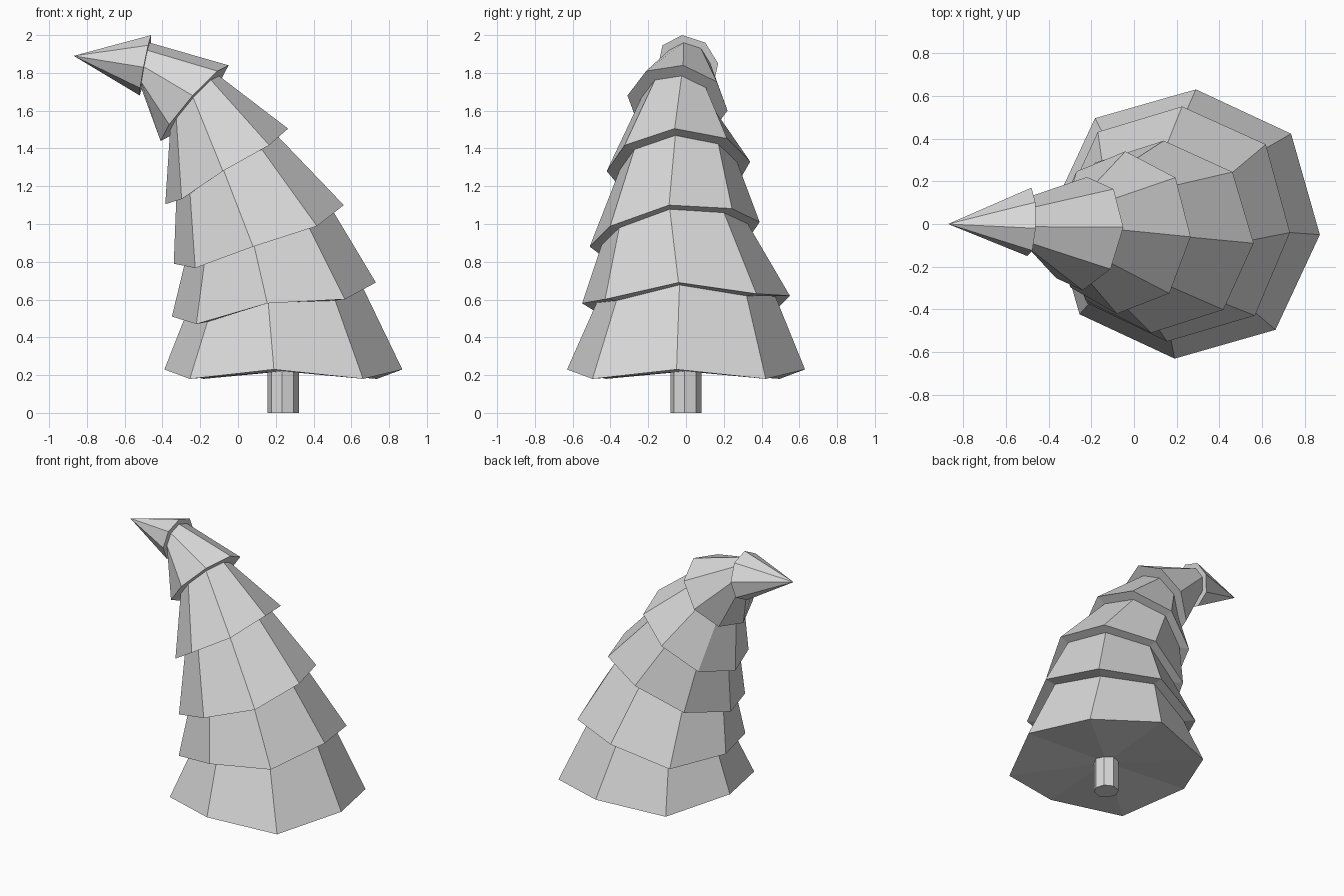
import bpy, bmesh, math
from mathutils import Vector

cube = bpy.data.objects.get("Cube")
if cube:
    bpy.data.objects.remove(cube, do_unlink=True)

SIDES = 8

mat = bpy.data.materials.new("light_grey")
mat.use_nodes = True
grey = (0.7, 0.7, 0.7, 1)
mat.diffuse_color = grey
mat.node_tree.nodes["Principled BSDF"].inputs["Base Color"].default_value = grey


def ring(tier, scale=1.0):
    """Tilted octagon whose diagonal corners hang slightly lower."""
    centre, right, front, drop = tier[:4]
    c = Vector(centre)
    u, v = Vector(right) - c, c - Vector(front)
    n = u.cross(v).normalized()
    points = []
    for i in range(SIDES):
        a = math.tau * i / SIDES
        odd = i % 2
        r = scale * (1 + 0.6 * drop * odd)
        points.append(c + (u * math.cos(a) + v * math.sin(a)) * r - n * drop * odd)
    return points


def loft(name, rings):
    """Skin a series of rings; a ring of one point closes the end as a fan."""
    bm = bmesh.new()
    loops = [[bm.verts.new(p) for p in r] for r in rings]
    for lo, hi in zip(loops, loops[1:]):
        for i in range(SIDES):
            j = (i + 1) % SIDES
            corners = [lo[i % len(lo)], lo[j % len(lo)], hi[j % len(hi)], hi[i % len(hi)]]
            bm.faces.new(list(dict.fromkeys(corners)))
    mesh = bpy.data.meshes.new(name)
    bm.to_mesh(mesh)
    bm.free()
    mesh.materials.append(mat)
    obj = bpy.data.objects.new(name, mesh)
    bpy.context.collection.objects.link(obj)
    return obj


# Branch tiers: centre, right corner, front corner, diagonal drop, inner scale
tiers = [
    ((.24, 0, .23), (.87, -.05, .23), (.19, -.63, .23), .05, 0),
    ((.19, 0, .60), (.73, -.04, .69), (.155, -.55, .58), .05, .86),
    ((.11, -.06, .945), (.56, -.09, 1.10), (.08, -.51, .88), .022, .86),
    ((-.06, -.04, 1.305), (.265, -.06, 1.505), (-.08, -.42, 1.28), .015, .82),
    ((-.23, -.045, 1.64), (-.05, -.015, 1.84), (-.24, -.31, 1.68), 0, .72),
    ((-.49, .01, 1.84), (-.46, -.02, 2.0), (-.5, -.15, 1.83), 0, .75),
]
tip = [Vector((-.87, 0, 1.89))]

for k, tier in enumerate(tiers):
    inner = ring(tier, tier[4]) if k else [Vector((.24, 0, .22))]
    last = k == len(tiers) - 1
    top = tip if last else ring(tiers[k + 1], tiers[k + 1][4])
    loft("tip_cone" if last else f"branch_tier_{k + 1}", [inner, ring(tier), top])

# Trunk
base = Vector((.24, 0, 0))
foot = [base + Vector((math.cos(a), math.sin(a), 0)) * .083
        for a in (math.tau * i / SIDES - .08 for i in range(SIDES))]
loft("trunk", [[base], foot, [p + Vector((0, 0, .3)) for p in foot]])
